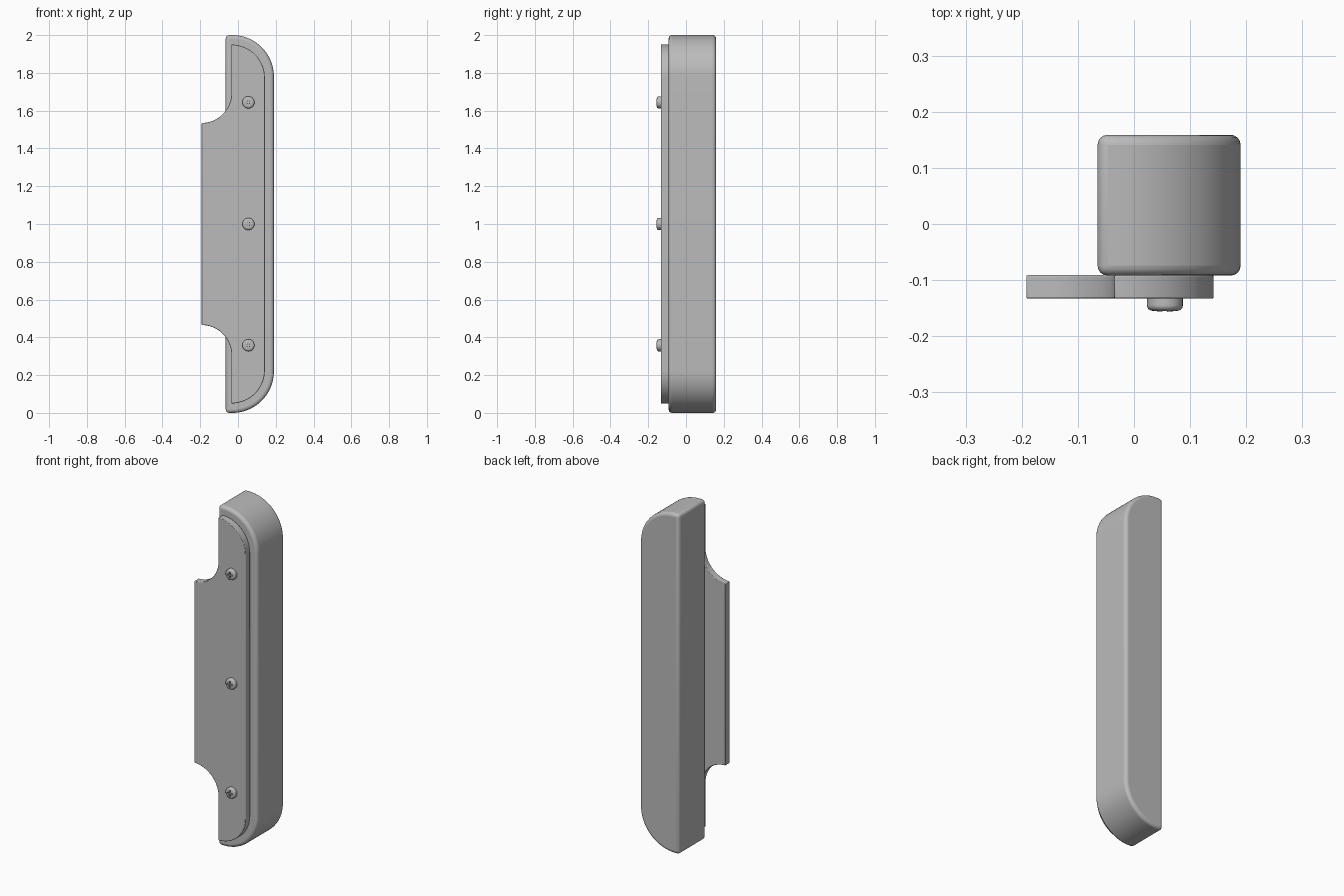
import bpy, bmesh
from math import sin, cos, pi, radians
from mathutils import Matrix, Vector

cube = bpy.data.objects.get("Cube")
if cube:
    bpy.data.objects.remove(cube, do_unlink=True)

grey = bpy.data.materials.new("plain grey")
grey.use_nodes = True
GREY = (0.5, 0.5, 0.5, 1)
grey.diffuse_color = GREY
grey.node_tree.nodes["Principled BSDF"].inputs["Base Color"].default_value = GREY


def arc(cx, cz, rx, rz, start, end, steps=20):
    angles = [radians(start + (end - start) * i / steps) for i in range(steps + 1)]
    return [(cx + rx * cos(a), cz + rz * sin(a)) for a in angles]


def mirrored(upper):
    """Close an upper half outline by mirroring it about mid height."""
    return upper + [(x, 2 - z) for x, z in reversed(upper)]


def make_object(name, bm):
    bmesh.ops.recalc_face_normals(bm, faces=bm.faces)
    mesh = bpy.data.meshes.new(name)
    bm.to_mesh(mesh)
    bm.free()
    mesh.materials.append(grey)
    obj = bpy.data.objects.new(name, mesh)
    bpy.context.collection.objects.link(obj)
    return obj


def select(obj):
    bpy.ops.object.select_all(action="DESELECT")
    obj.select_set(True)
    bpy.context.view_layer.objects.active = obj


def smooth(obj, angle=35):
    select(obj)
    bpy.ops.object.shade_smooth_by_angle(angle=radians(angle))


def slab(name, outline, front, back, bevel, segments):
    """Extrude an outline from front to back and round its edges."""
    bm = bmesh.new()
    face = bm.faces.new([bm.verts.new((x, front, z)) for x, z in outline])
    new = bmesh.ops.extrude_face_region(bm, geom=[face])["geom"]
    verts = [v for v in new if isinstance(v, bmesh.types.BMVert)]
    bmesh.ops.translate(bm, verts=verts, vec=(0, back - front, 0))
    obj = make_object(name, bm)
    mod = obj.modifiers.new("rounded edges", "BEVEL")
    mod.width = bevel
    mod.segments = segments
    mod.limit_method = "ANGLE"
    mod.angle_limit = radians(40)
    smooth(obj)
    return obj


# Thick handle body with rounded outer corners
body = mirrored([(-0.065, 2)] + arc(-0.03, 1.78, 0.22, 0.22, 90, 0))
slab("handle_body", body, -0.092, 0.159, 0.018, 4)

# Front plate with a side tab blended in by concave corners
plate = mirrored(arc(-0.192, 1.692, 0.157, 0.157, -90, 0)
                 + arc(-0.035, 1.775, 0.177, 0.175, 90, 0))
slab("mounting_plate", plate, -0.133, -0.091, 0.003, 2)


# Domed screws with a cross recess
def screw(name, x, z):
    bm = bmesh.new()
    profile = [(0.032, -0.131), (0.032, -0.143)]
    profile += [(0.02 + 0.012 * cos(i * pi / 8), -0.146 - 0.009 * sin(i * pi / 8))
                for i in range(5)]
    profile += [(0, -0.157)]
    verts = [bm.verts.new((r, y, 0)) for r, y in profile]
    edges = [bm.edges.new(pair) for pair in zip(verts, verts[1:])]
    bmesh.ops.spin(bm, geom=verts + edges, cent=(0, 0, 0), axis=(0, 1, 0),
                   angle=2 * pi, steps=32, use_merge=True)
    bmesh.ops.remove_doubles(bm, verts=bm.verts, dist=0.0001)
    bmesh.ops.holes_fill(bm, edges=[e for e in bm.edges if e.is_boundary])
    head = make_object(name, bm)
    head.location = (x, 0, z)
    for size in ((0.036, 0.03, 0.008), (0.008, 0.03, 0.036)):
        cut = bmesh.new()
        bmesh.ops.create_cube(cut, size=1, matrix=Matrix.Translation(
            Vector((0, -0.163, 0))) @ Matrix.Diagonal((*size, 1)))
        cutter = make_object("slot_cutter", cut)
        cutter.location = (x, 0, z)
        cutter.hide_render = True
        mod = head.modifiers.new("slot", "BOOLEAN")
        mod.operation = "DIFFERENCE"
        mod.solver = "EXACT"
        mod.object = cutter
        select(head)
        bpy.ops.object.modifier_apply(modifier=mod.name)
        bpy.data.objects.remove(cutter, do_unlink=True)
    smooth(head)


for label, z in (("lower", 0.358), ("middle", 1.0), ("upper", 1.644)):
    screw(label + "_screw", 0.055, z)
